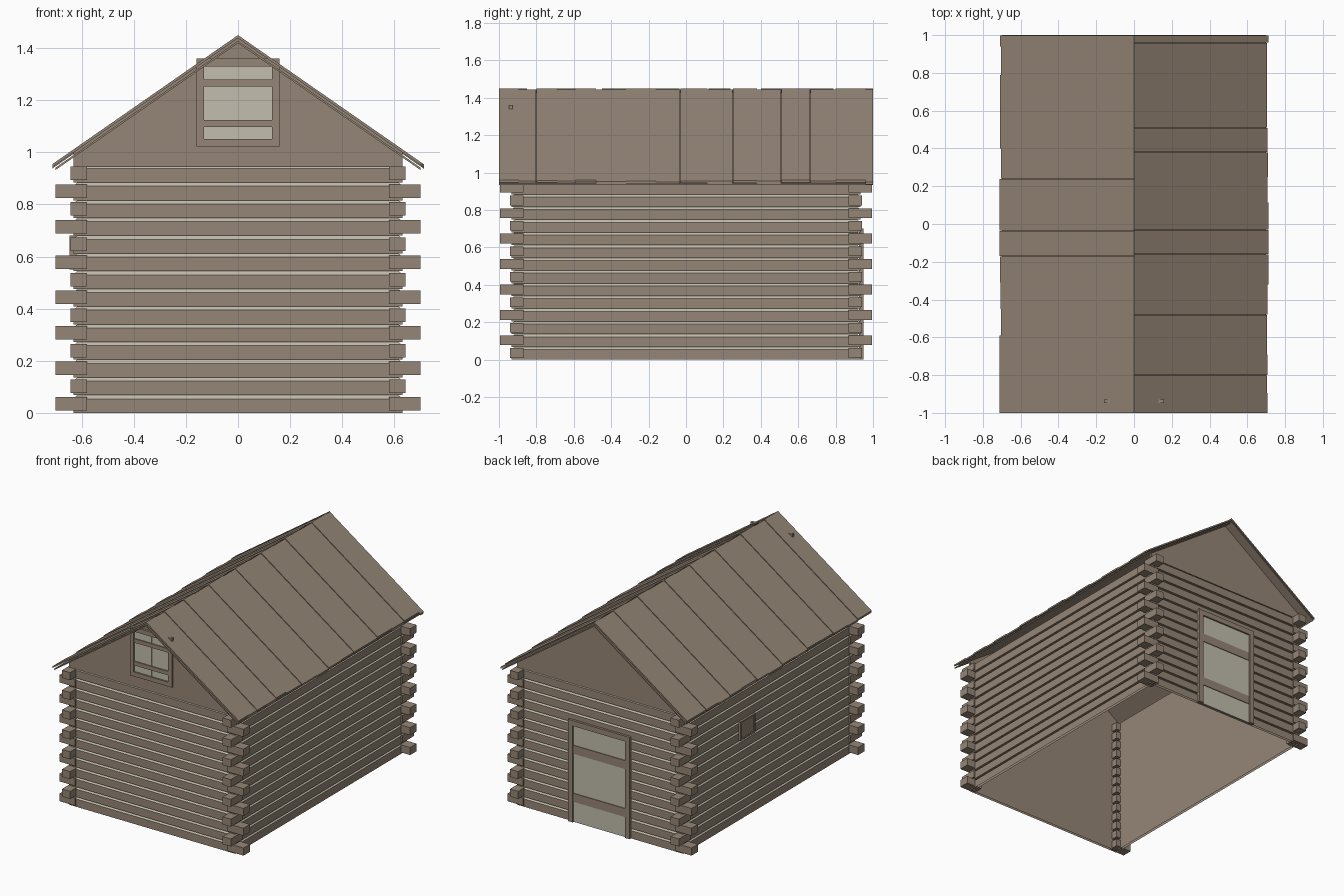
import bpy, bmesh, random

random.seed(4)
cube = bpy.data.objects.get("Cube")
if cube:
    bpy.data.objects.remove(cube)


def material(name, rgb):
    m = bpy.data.materials.new(name)
    m.use_nodes = True
    m.diffuse_color = (*rgb, 1)
    m.node_tree.nodes["Principled BSDF"].inputs["Base Color"].default_value = (*rgb, 1)
    return m


wood = material("weathered_wood", (0.30, 0.235, 0.18))
pale = material("pale_chinking", (0.54, 0.51, 0.42))


def finish(name, bm, *mats):
    mesh = bpy.data.meshes.new(name)
    bm.to_mesh(mesh)
    bm.free()
    for m in mats:
        mesh.materials.append(m)
    obj = bpy.data.objects.new(name, mesh)
    bpy.context.collection.objects.link(obj)
    return obj


def prism(name, profile, y0, y1, mat=wood):
    """Extrude an (x, z) outline along y."""
    bm = bmesh.new()
    face = bm.faces.new([bm.verts.new((x, y0, z)) for x, z in profile])
    new = bmesh.ops.extrude_face_region(bm, geom=[face])["geom"]
    bmesh.ops.translate(bm, vec=(0, y1 - y0, 0),
                        verts=[v for v in new if isinstance(v, bmesh.types.BMVert)])
    bmesh.ops.recalc_face_normals(bm, faces=bm.faces)
    return finish(name, bm, mat)


def box(name, x0, x1, y0, y1, z0, z1, mat=wood):
    return prism(name, [(x0, z0), (x1, z0), (x1, z1), (x0, z1)], y0, y1, mat)


# Log walls: stacked rectangular loops, with sloped chinking above each log
W, D, LAYER, COUNT, RECESS = 0.632, 0.932, 0.068, 14, 0.015
bm = bmesh.new()


def loop(inset, z):
    x, y = W - inset, D - inset
    return [bm.verts.new(p) for p in ((-x, -y, z), (x, -y, z), (x, y, z), (-x, y, z))]


def bridge(a, b, index):
    for i in range(4):
        j = (i + 1) % 4
        bm.faces.new((a[i], a[j], b[j], b[i])).material_index = index


previous = None
for i in range(COUNT):
    z = i * LAYER
    low, high = loop(0, z), loop(0, z + LAYER - 0.014)
    groove = loop(RECESS, z + LAYER)
    if previous:
        bridge(previous, low, 0)
    bridge(low, high, 0)
    bridge(high, groove, 1)
    previous = groove
finish("log_walls", bm, wood, pale)

# Plain inner lining
bm = bmesh.new()
bridge(loop(RECESS + 0.003, COUNT * LAYER), loop(RECESS + 0.003, 0), 0)
finish("wall_lining", bm, wood)

# Notched log ends, alternating direction at every corner
for i in range(COUNT):
    z = i * LAYER + 0.009
    for sx in (-1, 1):
        for sy in (-1, 1):
            long_x = i % 2 == 0
            x_end, y_end = (0.70, 0.94) if long_x else (0.642, 0.995)
            box("log_end", sx * 0.58, sx * x_end, sy * 0.87, sy * y_end, z, z + 0.052)

# Gables
RIDGE, SLOPE = 1.45, 0.695


def roof_z(x, drop):
    return RIDGE - drop - SLOPE * abs(x)


for name, y in (("front_gable", -D), ("back_gable", D - 0.015)):
    prism(name, [(-W, 0.945), (W, 0.945), (W, roof_z(W, 0.012)),
                 (0, RIDGE - 0.012), (-W, roof_z(W, 0.012))], y, y + 0.015)

# Roof: thin deck with uneven planks above it
seams = {
    1: (-1, -.895, -.8, -.69, -.59, -.48, -.32, -.16, -.03, .115, .25, .38, .51, .665, .8, .96, 1),
    -1: (-1, -.85, -.74, -.59, -.45, -.31, -.17, -.035, .12, .24, .4, .53, .66, .79, .94, 1),
}


def slab(name, side, reach, top, bottom, y0, y1):
    prism(name, [(0, RIDGE - top), (side * reach, roof_z(reach, top)),
                 (side * reach, roof_z(reach, bottom)), (0, RIDGE - bottom)], y0, y1)


for side, cuts in seams.items():
    slab("roof_deck", side, 0.70, 0.022, 0.031, -1, 1)
    for i, (a, b) in enumerate(zip(cuts, cuts[1:])):
        lift = 0.005 * (i % 2)
        slab("roof_plank", side, random.uniform(0.703, 0.714), lift, 0.012 + lift, a, b - 0.001)


def frame(name, half, z0, z1, rim, y0, y1, sill):
    """Surround made of two posts, a lintel and an optional sill."""
    for s in (-1, 1):
        box(name + "_post", s * half, s * (half - rim), y0, y1, z0, z1)
    box(name + "_lintel", rim - half, half - rim, y0, y1, z1 - rim, z1)
    if sill:
        box(name + "_sill", rim - half, half - rim, y0, y1, z0, z0 + rim)


# Front gable shutter window
frame("window", 0.16, 1.022, 1.36, 0.03, -0.947, -0.928, True)
edges = (-0.13, -0.03, 0, 0.03, 0.08, 0.13)
for i, (a, b) in enumerate(zip(edges, edges[1:])):
    box("shutter_board", a, b, -0.936 - 0.001 * (i % 2), -0.93, 1.05, 1.332, pale)
for z in (1.097, 1.253):
    box("shutter_batten", -0.132, 0.132, -0.944, -0.93, z, z + 0.027)

# Back door
frame("door", 0.235, 0, 0.70, 0.037, 0.925, 0.948, False)
box("door_panel", -0.2, 0.2, 0.925, 0.937, 0, 0.665, pale)
for z in (0.14, 0.47):
    box("door_batten", -0.2, 0.2, 0.93, 0.942, z, z + 0.058)

# Small side hatch
box("side_hatch", -0.641, -0.62, 0.17, 0.33, 0.55, 0.68)
for y in (0.17, 0.32):
    box("hatch_post", -0.647, -0.62, y, y + 0.01, 0.55, 0.68)
for z in (0.55, 0.67):
    box("hatch_rail", -0.647, -0.62, 0.18, 0.32, z, z + 0.01)
